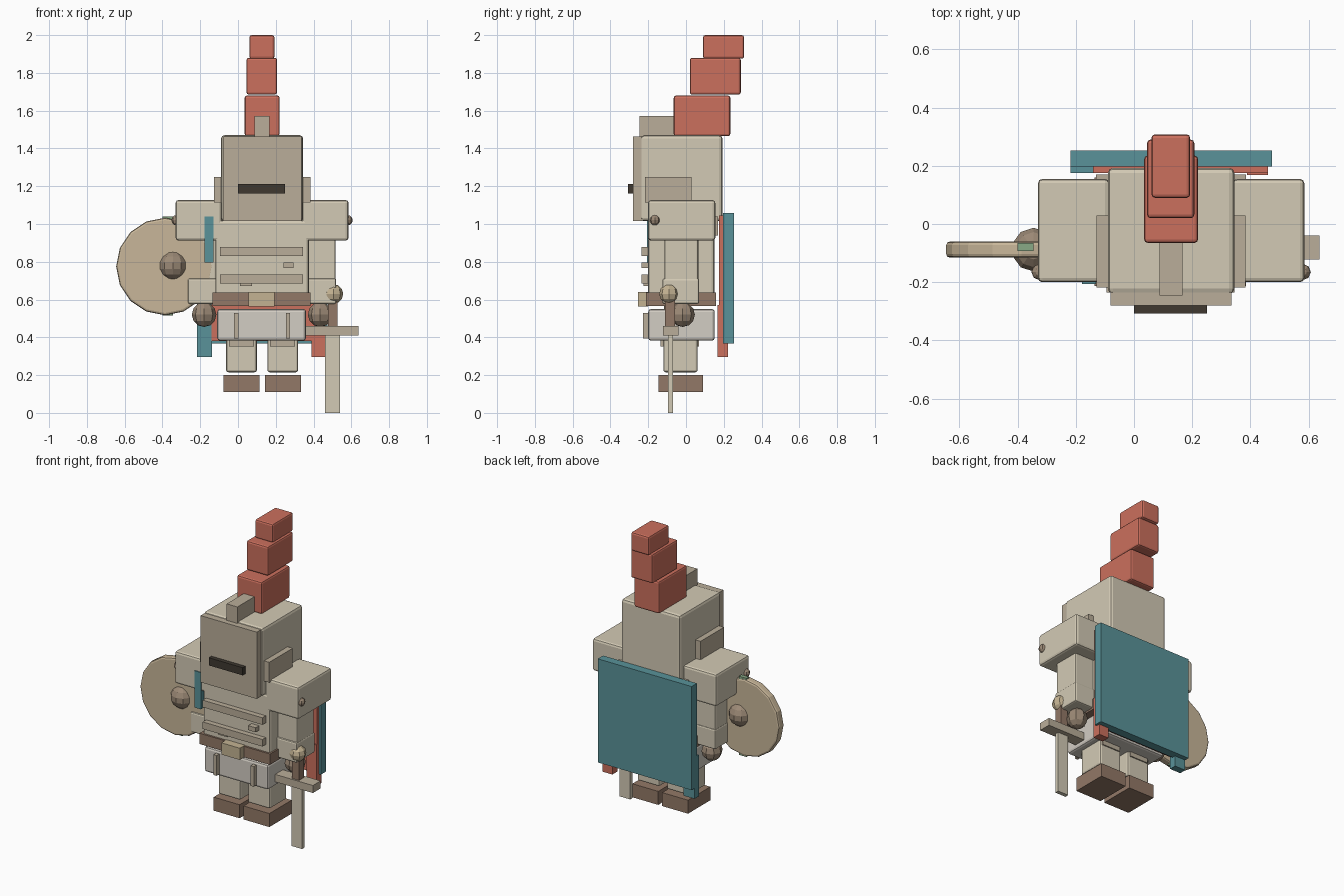
import bpy, math

if "Cube" in bpy.data.objects:
    bpy.data.objects.remove(bpy.data.objects["Cube"])

MID = 0.1275  # body centre line in x


def mat(name, rgb):
    m = bpy.data.materials.new(name)
    m.diffuse_color = (*rgb, 1)
    m.use_nodes = True
    m.node_tree.nodes["Principled BSDF"].inputs["Base Color"].default_value = m.diffuse_color
    return m


CREAM = mat("cream", (.65, .59, .46))
TAN = mat("tan", (.49, .42, .32))
WHITE = mat("white cloth", (.65, .61, .55))
RED = mat("red", (.60, .16, .11))
TEAL = mat("teal", (.10, .29, .32))
BROWN = mat("brown", (.29, .19, .135))
DARK = mat("dark", (.05, .04, .03))
GOLD = mat("gold", (.55, .45, .29))
WOOD = mat("shield wood", (.58, .47, .32))
BRONZE = mat("bronze", (.33, .25, .18))
GREEN = mat("green", (.25, .40, .24))


def finish(name, m, bevel):
    o = bpy.context.object
    o.name = name
    o.data.materials.append(m)
    if bevel:
        b = o.modifiers.new("bevel", 'BEVEL')
        b.width, b.segments = bevel, 2
        b.limit_method = 'ANGLE'
    return o


def box(name, x, y, z, m, bevel=0.0):
    """Box from (min, max) pairs."""
    c = [(a + b) / 2 for a, b in (x, y, z)]
    bpy.ops.mesh.primitive_cube_add(size=1, location=c)
    o = bpy.context.object
    o.scale = [b - a for a, b in (x, y, z)]
    bpy.ops.object.transform_apply(location=False, rotation=False, scale=True)
    return finish(name, m, bevel)


def pair(name, x, y, z, m, bevel=0.0):
    """Box plus its mirror across the body centre line."""
    box("right_" + name, x, y, z, m, bevel)
    box("left_" + name, (2 * MID - x[1], 2 * MID - x[0]), y, z, m, bevel)


def ball(name, loc, r, m, seg=10, rings=7):
    bpy.ops.mesh.primitive_uv_sphere_add(segments=seg, ring_count=rings, radius=r, location=loc)
    return finish(name, m, 0)


# Plume
box("plume_lower", (.035, .22), (-.065, .235), (1.465, 1.68), RED, .012)
box("plume_middle", (.045, .207), (.02, .29), (1.685, 1.88), RED, .012)
box("plume_top", (.06, .193), (.09, .308), (1.875, 2.0), RED, .012)

# Helmet
box("helmet", (-.09, .345), (-.24, .193), (1.015, 1.47), CREAM, .018)
box("face_plate", (-.08, .335), (-.28, -.23), (1.017, 1.462), TAN)
box("visor_slit", (0, .25), (-.308, -.275), (1.162, 1.213), DARK)
box("helmet_crest", (.088, .167), (-.245, -.03), (1.46, 1.572), TAN)
pair("ear_plate", (.335, .383), (-.218, .03), (1.115, 1.25), TAN)

# Torso
box("torso", (-.12, .375), (-.2, .15), (.575, 1.02), CREAM, .015)
for i, z in enumerate((.83, .685)):
    box(f"chest_band_{i}", (-.095, .345), (-.236, -.19), (z, z + .047), TAN)
box("chest_badge", (.24, .295), (-.236, -.19), (.767, .797), TAN)
box("chest_tab", (.01, .075), (-.225, -.19), (.672, .70), TAN)
box("chest_sash", (-.178, -.13), (-.206, -.16), (.795, 1.04), TEAL)
box("belt", (-.135, .385), (-.213, .16), (.565, .637), BROWN)
box("buckle", (.055, .192), (-.255, -.2), (.562, .64), GOLD)
box("skirt", (-.11, .36), (-.2, .152), (.382, .55), WHITE, .015)
pair("skirt_strip", (.253, .276), (-.228, -.19), (.395, .53), TAN)

# Arms
pair("shoulder", (.34, .585), (-.2, .155), (.912, 1.127), CREAM, .015)
pair("upper_arm", (.37, .517), (-.115, .065), (.70, .93), CREAM, .01)
pair("cuff", (.362, .52), (-.125, .07), (.577, .712), CREAM, .01)
pair("back_clasp", (.345, .385), (.14, .17), (.94, 1.04), TAN)
for side, s in (("right", 1), ("left", -1)):
    ball(side + "_hand", (MID + s * .307, -.018, .52), .065, BRONZE, 8, 6)
    ball(side + "_shoulder_rivet", (MID + s * .452, -.165, 1.02), .028, BRONZE, 8, 6)

# Legs
pair("leg", (.155, .318), (-.12, .062), (.215, .42), CREAM, .012)
pair("thigh_trim", (.17, .303), (-.135, .07), (.352, .39), TAN)
pair("boot", (.142, .333), (-.145, .09), (.11, .2), BROWN)

# Cape
box("cape", (-.218, .474), (.197, .253), (.367, 1.058), TEAL)
box("cape_lining", (-.14, .46), (.175, .2), (.38, 1.045), RED)
box("cape_tab_right", (.388, .46), (.168, .222), (.297, .572), RED)
box("cape_tab_left", (-.218, -.138), (.175, .222), (.297, .572), TEAL)

# Sword
ball("pommel", (.505, -.09, .63), .052, GOLD, 8, 6)
box("grip", (.477, .528), (-.11, -.058), (.455, .6), BROWN)
box("guard", (.36, .638), (-.122, -.04), (.41, .46), TAN)
box("blade", (.461, .54), (-.096, -.07), (0, .415), CREAM)

# Shield
bpy.ops.mesh.primitive_cylinder_add(vertices=16, radius=.258, depth=.055,
                                    location=(-.387, -.088, .775),
                                    rotation=(math.pi / 2, 0, 0))
finish("shield", WOOD, .012)
ball("shield_boss", (-.345, -.088, .78), .077, BRONZE)
for i, z in enumerate((1.025, .53)):
    box(f"shield_stud_{i}", (-.4, -.345), (-.092, -.065), (z - .015, z + .015), GREEN)
